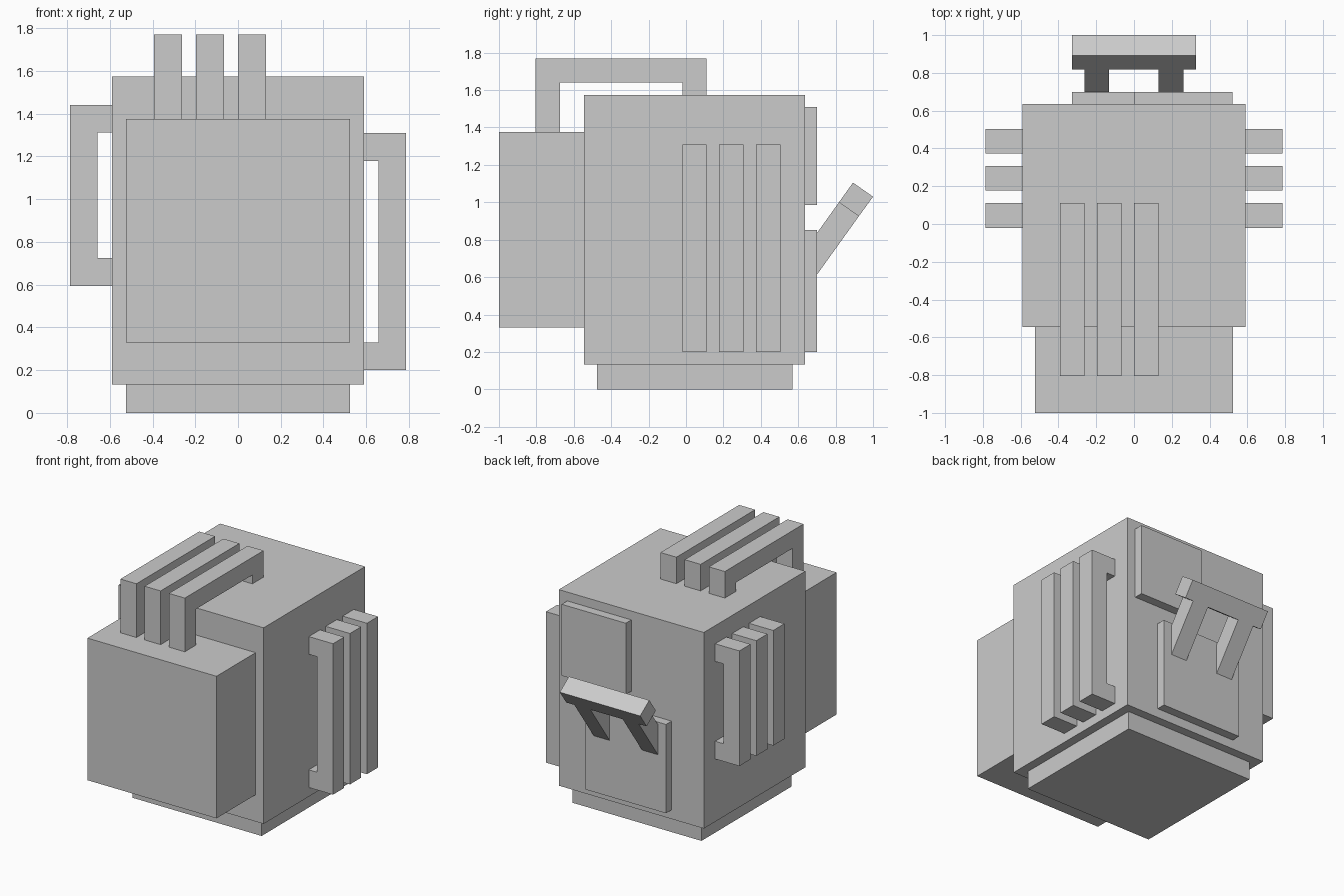
import bpy
import bmesh
from mathutils import Vector

if "Cube" in bpy.data.objects:
    bpy.data.objects.remove(bpy.data.objects["Cube"])


def prism(name, outline, depth):
    """Extrude a closed 3D outline along the depth vector."""
    bm = bmesh.new()
    face = bm.faces.new([bm.verts.new(p) for p in outline])
    ext = bmesh.ops.extrude_face_region(bm, geom=[face])
    moved = [g for g in ext["geom"] if isinstance(g, bmesh.types.BMVert)]
    bmesh.ops.translate(bm, verts=moved, vec=Vector(depth))
    bmesh.ops.recalc_face_normals(bm, faces=bm.faces)
    mesh = bpy.data.meshes.new(name)
    bm.to_mesh(mesh)
    bm.free()
    obj = bpy.data.objects.new(name, mesh)
    bpy.context.collection.objects.link(obj)
    return obj


def box(name, x, y, z):
    corners = [(x[0], y[0], z[0]), (x[1], y[0], z[0]),
               (x[1], y[1], z[0]), (x[0], y[1], z[0])]
    return prism(name, corners, (0, 0, z[1] - z[0]))


def side_profile(name, yz, x0, x1):
    """Profile in the side plane, extruded across x."""
    return prism(name, [(x0, y, z) for y, z in yz], (x1 - x0, 0, 0))


T = 0.13  # pipe thickness

# Main blocks
box("base", (-0.525, 0.525), (-0.475, 0.57), (0, 0.133))
box("main_body", (-0.59, 0.59), (-0.545, 0.635), (0.133, 1.575))
box("front_block", (-0.525, 0.525), (-1.0, -0.545), (0.33, 1.375))

# Pipes bridging the front block and the body top
top_pipe = [(-0.805, 1.375), (-0.805, 1.77), (0.11, 1.77), (0.11, 1.575),
            (-0.02, 1.575), (-0.02, 1.64), (-0.675, 1.64), (-0.675, 1.375)]
for i in range(3):
    x0 = -0.393 + i * 0.197
    side_profile(f"top_pipe_{i + 1}", top_pipe, x0, x0 + T)

# Three bracket pipes on each flank, set at different heights
for side, s, z0, z1 in (("right", 1, 0.2, 1.31), ("left", -1, 0.595, 1.442)):
    xz = [(0.59, z0), (0.787, z0), (0.787, z1), (0.59, z1),
          (0.59, z1 - T), (0.657, z1 - T), (0.657, z0 + T), (0.59, z0 + T)]
    for i in range(3):
        y0 = -0.02 + i * 0.197
        prism(f"{side}_pipe_{i + 1}", [(s * x, y0, z) for x, z in xz], (0, T, 0))

# Rear plates
box("upper_rear_plate", (0, 0.522), (0.635, 0.70), (0.985, 1.51))
box("lower_rear_plate", (-0.327, 0.327), (0.635, 0.70), (0.2, 0.853))

# Slanted lever: two arms and a crossbar
arm = [(0.70, 0.613), (0.924, 0.925), (0.818, 1.0), (0.70, 0.835)]
for side, x0 in (("left", -0.262), ("right", 0.131)):
    side_profile(f"lever_arm_{side}", arm, x0, x0 + T)
side_profile("lever_crossbar",
             [(0.924, 0.925), (1.0, 1.03), (0.893, 1.105), (0.818, 1.0)],
             -0.327, 0.327)
